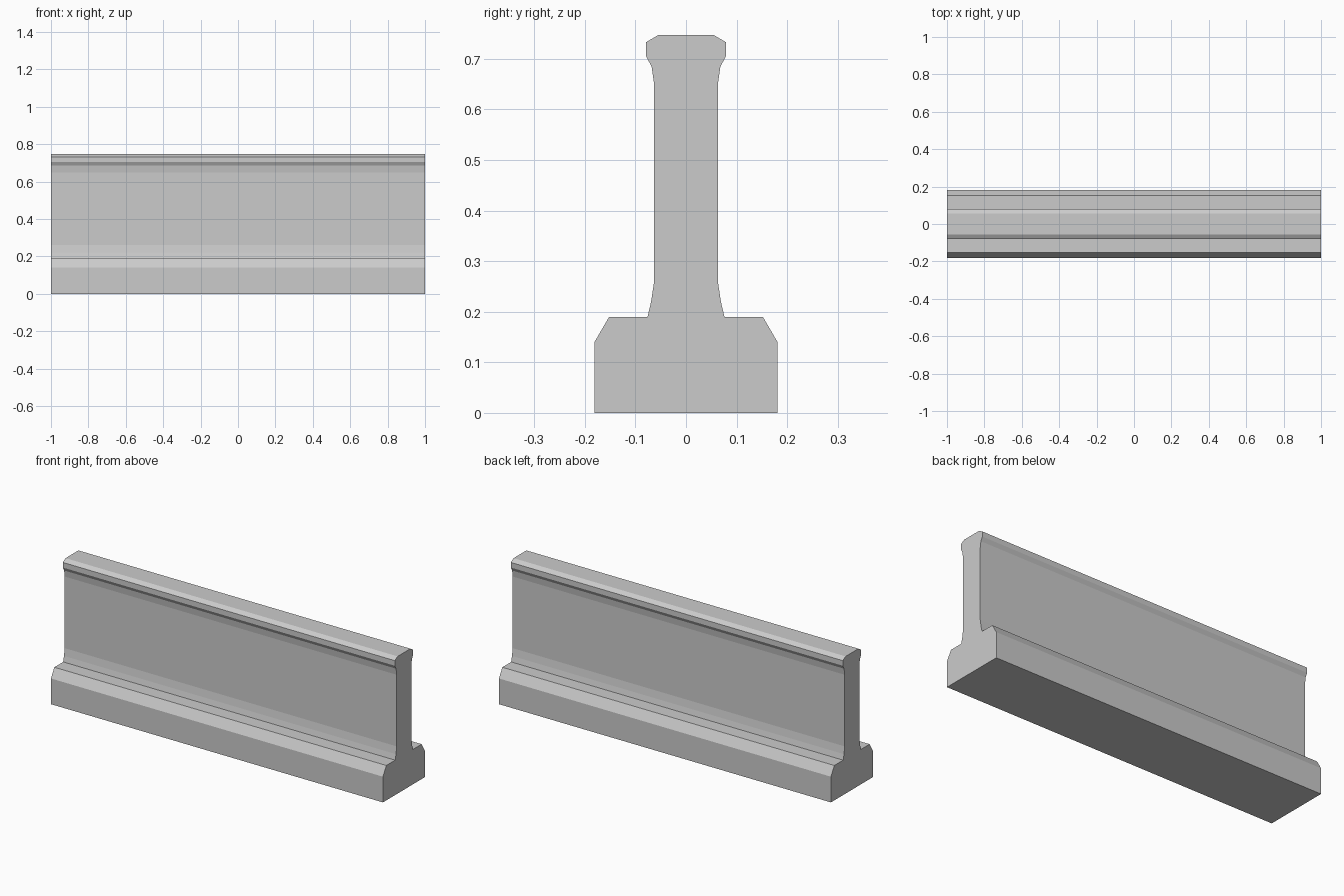
import bpy
import bmesh

cube = bpy.data.objects.get("Cube")
if cube:
    bpy.data.objects.remove(cube, do_unlink=True)

# Plain grey material
grey = bpy.data.materials.new("concrete_grey")
grey.use_nodes = True
colour = (0.6, 0.6, 0.6, 1)
grey.diffuse_color = colour
grey.node_tree.nodes["Principled BSDF"].inputs["Base Color"].default_value = colour

# Half cross-section (y, z): wide foot, filleted wall, chamfered cap
half = [(0.181, 0), (0.181, 0.14), (0.152, 0.19), (0.076, 0.19),
        (0.069, 0.22), (0.063, 0.26), (0.063, 0.65), (0.068, 0.685),
        (0.079, 0.705), (0.079, 0.733), (0.055, 0.747)]
profile = half + [(-y, z) for y, z in reversed(half)]

# Extrude the mirrored section along the length
bm = bmesh.new()
end = bm.faces.new([bm.verts.new((-1, y, z)) for y, z in profile])
ext = bmesh.ops.extrude_face_region(bm, geom=[end], use_keep_orig=True)
moved = [v for v in ext["geom"] if isinstance(v, bmesh.types.BMVert)]
bmesh.ops.translate(bm, verts=moved, vec=(2, 0, 0))
bmesh.ops.recalc_face_normals(bm, faces=bm.faces)

mesh = bpy.data.meshes.new("barrier_wall")
bm.to_mesh(mesh)
bm.free()
mesh.materials.append(grey)
wall = bpy.data.objects.new("barrier_wall", mesh)
bpy.context.collection.objects.link(wall)
